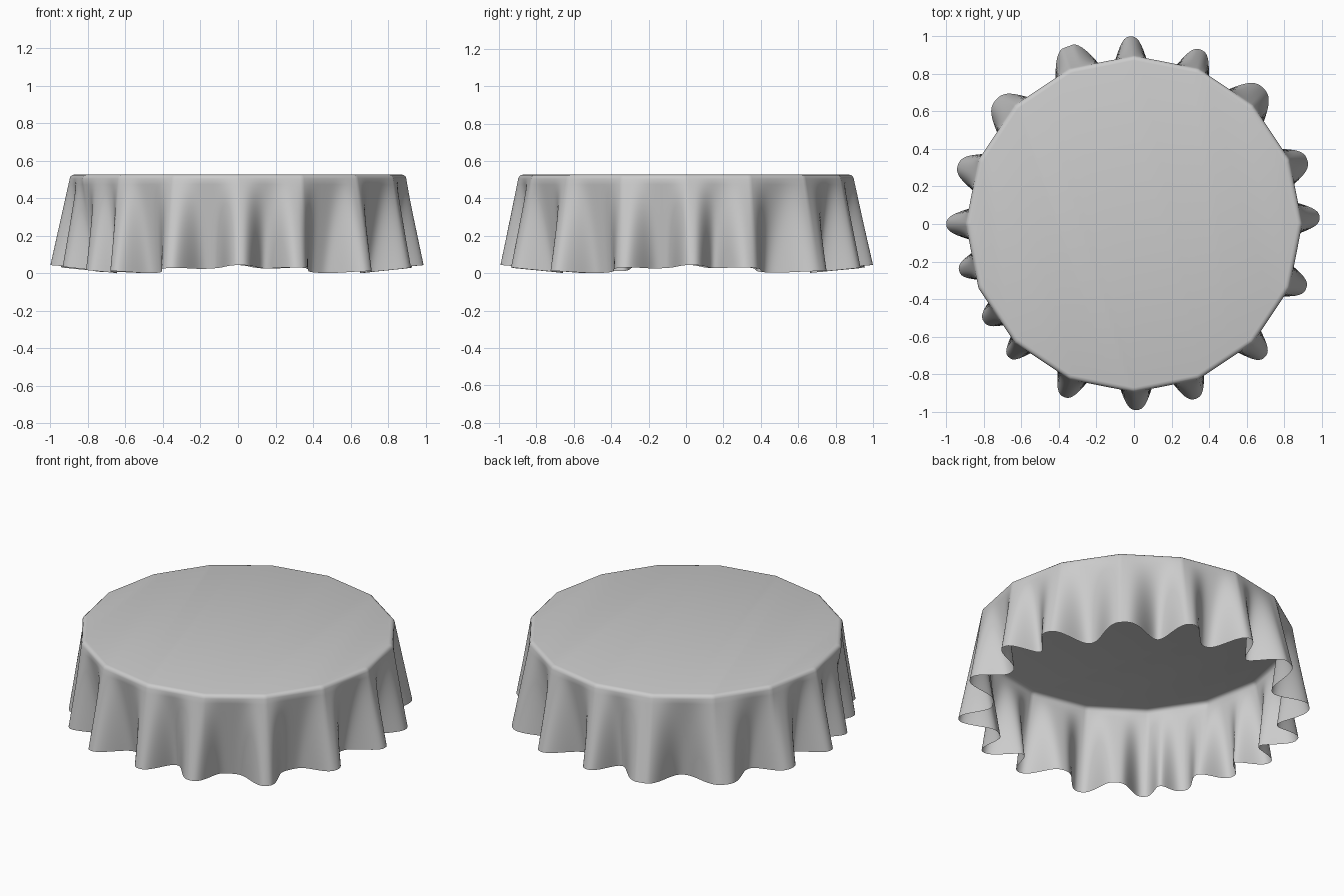
import bpy, bmesh
from math import cos, sin, pi, radians, degrees, exp

if "Cube" in bpy.data.objects:
    bpy.data.objects.remove(bpy.data.objects["Cube"])

COLS, SIDES = 480, 16
TOP = 0.527

# Hanging folds: angle, tip radius, half width (degrees)
FOLDS = [(2, .99, 5.6), (20.5, .985, 7), (46.5, 1.0, 8.6), (69, .995, 6.2),
         (91, 1.0, 5.6), (110.5, 1.015, 8), (138, .99, 8.6), (161.5, .99, 7),
         (180, 1.0, 5.6), (195, .965, 5.4), (213, .955, 5.6), (226.8, .975, 5),
         (248, .995, 5.8), (270.7, .992, 5.8), (289.5, .988, 6), (314.5, .995, 5.8),
         (339.5, .98, 6)]
VALLEY = 0.80


def rim_radius(a):
    """Sixteen-sided table edge with corners at multiples of 22.5 degrees."""
    step = 2 * pi / SIDES
    d = (a + step / 2) % step - step / 2
    return 0.897 * cos(step / 2) / cos(step / 2 - abs(d))


def hem(a):
    """Radius and height of the wavy lower edge."""
    r, lift = VALLEY, 0.0
    for ang, tip, w in FOLDS:
        d = abs((degrees(a) - ang + 180) % 360 - 180)
        k = exp(-(d / w) ** 2.6)
        r += (tip - VALLEY) * k
        lift = max(lift, k)
    return min(r, 1.01), 0.022 + 0.016 * cos(4 * a) + 0.014 * lift


bm = bmesh.new()
angles = [2 * pi * i / COLS for i in range(COLS)]
rings = []

# Rounded edge of the flat top
for s, z in ((0.972, TOP), (0.985, TOP - 0.003), (0.995, TOP - 0.010)):
    rings.append([bm.verts.new((s * rim_radius(a) * cos(a), s * rim_radius(a) * sin(a), z))
                  for a in angles])

# Draped skirt, blending from the rim to the hem
STEPS = 16
for j in range(STEPS + 1):
    t = j / STEPS
    ring = []
    for a in angles:
        hr, hz = hem(a)
        r = rim_radius(a) * (1 - t) + hr * t
        z = (TOP - 0.022) * (1 - t) + hz * t
        ring.append(bm.verts.new((r * cos(a), r * sin(a), z)))
    rings.append(ring)

bm.faces.new(rings[0])
for up, low in zip(rings, rings[1:]):
    for i in range(COLS):
        k = (i + 1) % COLS
        bm.faces.new((up[i], low[i], low[k], up[k]))

# Stand the hem on the floor
low_z = min(v.co.z for v in bm.verts)
for v in bm.verts:
    v.co.z -= low_z * (1 - v.co.z / TOP)

mesh = bpy.data.meshes.new("tablecloth")
bm.to_mesh(mesh)
bm.free()
cloth = bpy.data.objects.new("tablecloth", mesh)
bpy.context.collection.objects.link(cloth)
bpy.context.view_layer.objects.active = cloth
cloth.select_set(True)
bpy.ops.object.shade_smooth_by_angle(angle=radians(40))
